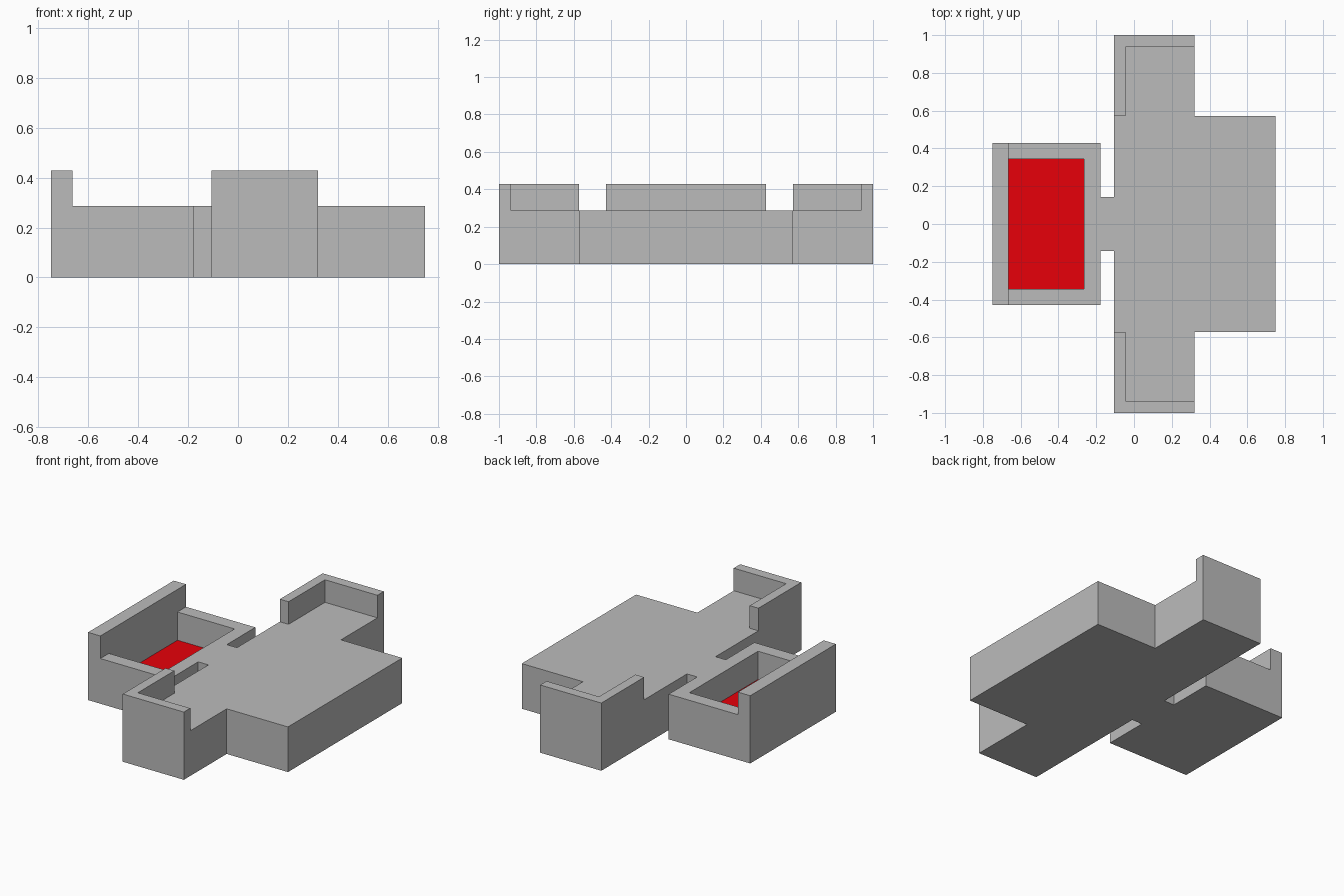
import bpy, bmesh

if "Cube" in bpy.data.objects:
    bpy.data.objects.remove(bpy.data.objects["Cube"])

U = 1 / 7                      # layout module: every size is a fraction of this
LOW, HIGH = 2 * U, 3 * U       # deck height and raised wall height
FLOOR = 0.75 * U               # sunken tray floor


def paint(obj, name, color):
    """Give an object a plain colour."""
    mat = bpy.data.materials.new(name)
    mat.diffuse_color = (*color, 1)
    mat.use_nodes = True
    mat.node_tree.nodes["Principled BSDF"].inputs["Base Color"].default_value = mat.diffuse_color
    obj.data.materials.clear()
    obj.data.materials.append(mat)


def prism(name, outline, z0, z1):
    """Extrude a counter-clockwise outline from z0 to z1."""
    bm = bmesh.new()
    base = bm.faces.new([bm.verts.new((x, y, z0)) for x, y in outline])
    top = bmesh.ops.extrude_face_region(bm, geom=[base], use_keep_orig=True)["geom"]
    for v in top:
        if isinstance(v, bmesh.types.BMVert):
            v.co.z = z1
    bmesh.ops.recalc_face_normals(bm, faces=bm.faces)
    mesh = bpy.data.meshes.new(name)
    bm.to_mesh(mesh)
    bm.free()
    obj = bpy.data.objects.new(name, mesh)
    bpy.context.collection.objects.link(obj)
    return obj


def mirrored(half):
    """Complete a -y half outline with its +y mirror image."""
    return half + [(x, -y) for x, y in reversed(half)]


def cut(obj, outline, z0):
    """Remove everything above z0 inside the outline."""
    cutter = prism("cutter", outline, z0, 1)
    cutter.hide_render = True
    mod = obj.modifiers.new("cut", "BOOLEAN")
    mod.operation, mod.solver, mod.object = "DIFFERENCE", "EXACT", cutter
    bpy.context.view_layer.objects.active = obj
    bpy.ops.object.modifier_apply(modifier=mod.name)
    bpy.data.objects.remove(cutter)


# Main platform with its connector stub, leaving corner walls at both ends
x0, x1 = -0.107, 0.321
platform = prism("platform", mirrored([
    (-0.1786, -U), (x0, -U), (x0, -1), (x1, -1), (x1, -4 * U), (0.75, -4 * U)]), 0, HIGH)
cut(platform, mirrored([
    (-2, -4 * U), (-0.046, -4 * U), (-0.046, -0.936), (2, -0.936)]), LOW)

# Tray with a tall back wall and a sunken floor
pocket = mirrored([(-0.664, -0.343), (-0.264, -0.343)])
tray = prism("tray", mirrored([(-0.75, -3 * U), (-0.1786, -3 * U)]), 0, HIGH)
cut(tray, mirrored([(-0.664, -1), (1, -1)]), LOW)
cut(tray, pocket, FLOOR - 0.001)

# Red floor panel
mesh = bpy.data.meshes.new("floor_panel")
mesh.from_pydata([(x, y, FLOOR) for x, y in pocket], [], [(0, 1, 2, 3)])
panel = bpy.data.objects.new("floor_panel", mesh)
bpy.context.collection.objects.link(panel)

# Colours: the body is a darker grey than the default
paint(platform, "platform_grey", (0.5, 0.5, 0.5))
paint(tray, "tray_grey", (0.5, 0.5, 0.5))
paint(panel, "panel_red", (0.8, 0.0, 0.003))
